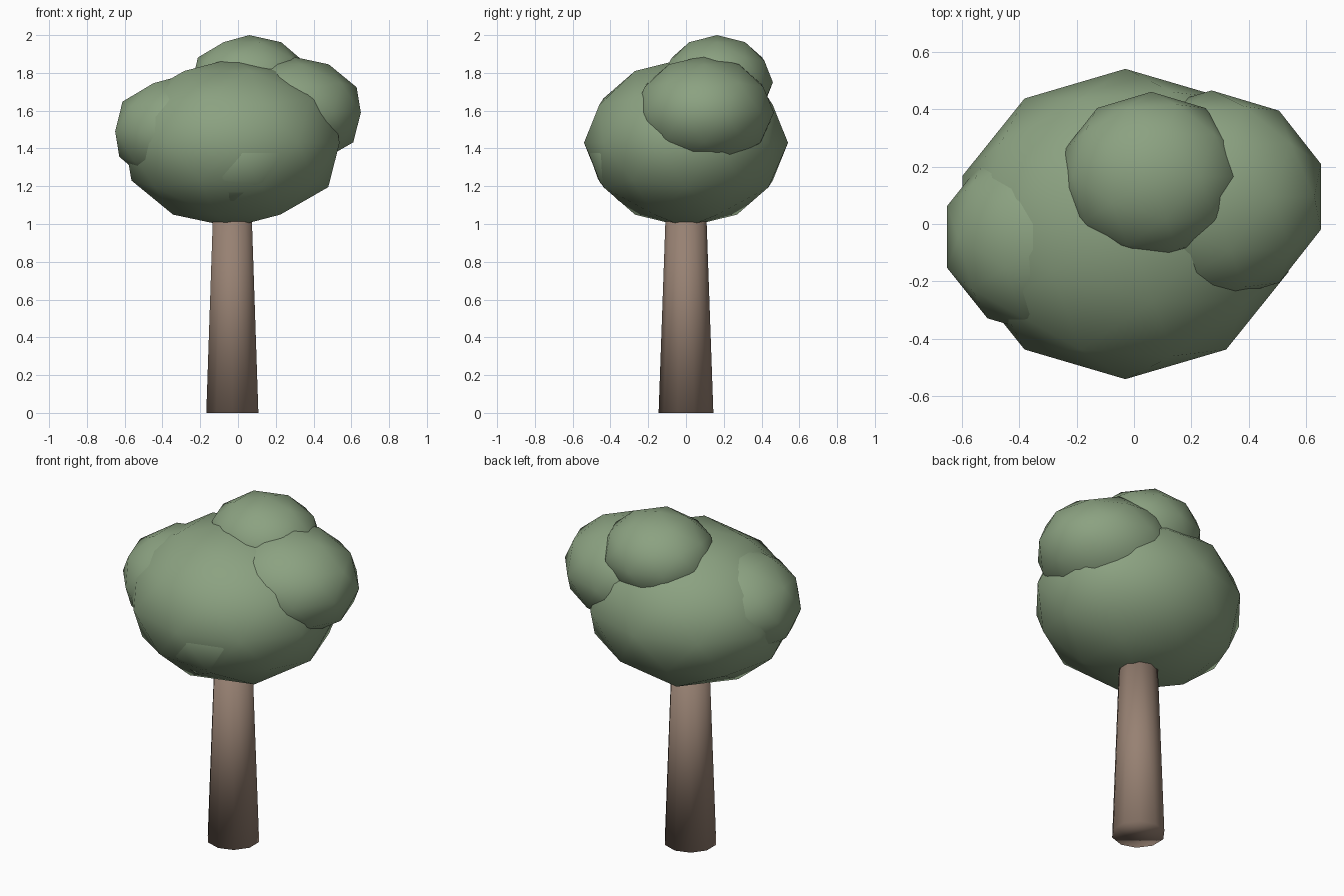
import bpy

if "Cube" in bpy.data.objects:
    bpy.data.objects.remove(bpy.data.objects["Cube"])


def material(name, rgb):
    m = bpy.data.materials.new(name)
    m.diffuse_color = (*rgb, 1)
    m.use_nodes = True
    m.node_tree.nodes["Principled BSDF"].inputs["Base Color"].default_value = m.diffuse_color
    return m


def finish(name, mat):
    ob = bpy.context.object
    ob.name = name
    ob.data.materials.append(mat)
    bpy.ops.object.shade_smooth()
    return ob


bark = material("bark", (0.31, 0.22, 0.17))
leaf = material("leaf", (0.26, 0.36, 0.22))

# Tapered ten-sided trunk, its top hidden in the crown
TRUNK_H = 1.1
bpy.ops.mesh.primitive_cone_add(vertices=10, radius1=0.145, radius2=0.106,
                                depth=TRUNK_H, location=(-0.03, 0, TRUNK_H / 2))
finish("trunk", bark)

# Leaf clumps: low-poly ellipsoids (name, centre, radii)
clumps = [
    ("crown_main", (-0.03, 0, 1.43), (0.597, 0.54, 0.447)),
    ("crown_right", (0.27, 0.095, 1.59), (0.40, 0.37, 0.30)),
    ("crown_left", (-0.284, -0.045, 1.49), (0.385, 0.35, 0.30)),
    ("crown_top", (0.06, 0.165, 1.75), (0.32, 0.295, 0.25)),
    ("crown_front", (0.02, -0.203, 1.37), (0.34, 0.31, 0.29)),
]
for name, centre, radii in clumps:
    bpy.ops.mesh.primitive_ico_sphere_add(subdivisions=2, radius=1, location=centre)
    finish(name, leaf).scale = radii
